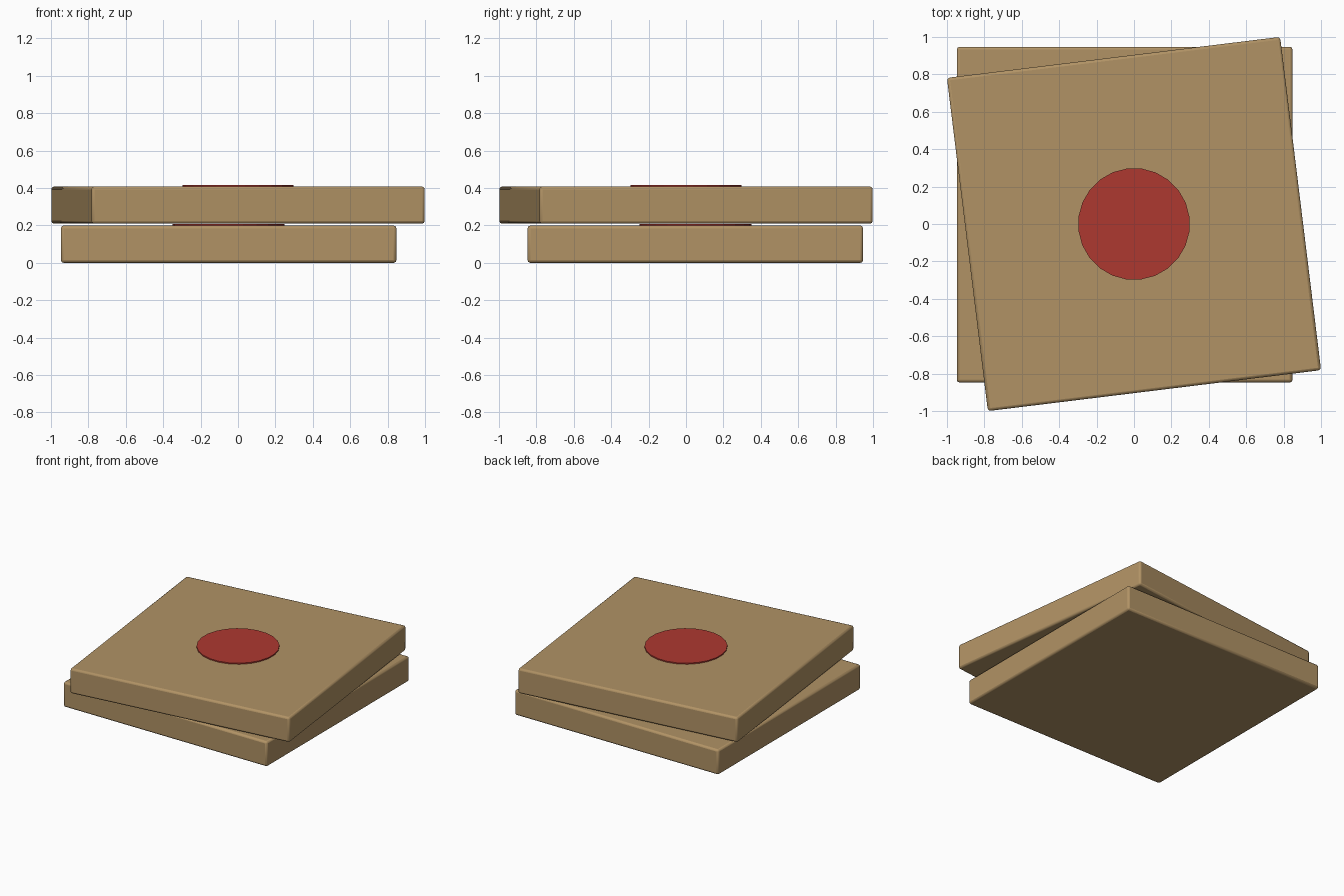
import bpy
import math

if "Cube" in bpy.data.objects:
    bpy.data.objects.remove(bpy.data.objects["Cube"])


def material(name, color):
    m = bpy.data.materials.new(name)
    m.diffuse_color = color
    m.use_nodes = True
    m.node_tree.nodes["Principled BSDF"].inputs["Base Color"].default_value = m.diffuse_color
    return m


CARD = material("cardboard", (0.44, 0.29, 0.13, 1))
RED = material("red_print", (0.42, 0.04, 0.03, 1))
SIDE, HEIGHT, PITCH = 1.795, 0.199, 0.209


def flat_box(level, x, y, z, turn):
    # Cardboard box with softened edges
    bpy.ops.mesh.primitive_cube_add(size=1, location=(x, y, z + HEIGHT / 2),
                                    rotation=(0, 0, turn))
    box = bpy.context.object
    box.name = level + "_box"
    box.scale = (SIDE, SIDE, HEIGHT)
    bpy.ops.object.transform_apply(location=False, rotation=False, scale=True)
    bevel = box.modifiers.new("soft_edges", 'BEVEL')
    bevel.width = 0.015
    bevel.segments = 2
    box.data.materials.append(CARD)
    bpy.ops.object.shade_smooth_by_angle(angle=math.radians(30))

    # Thin round label on the lid
    bpy.ops.mesh.primitive_cylinder_add(vertices=24, radius=0.299, depth=0.014,
                                        location=(x, y, z + HEIGHT + 0.002),
                                        rotation=(0, 0, turn))
    label = bpy.context.object
    label.name = level + "_round_label"
    label.data.materials.append(RED)


# Two stacked boxes, the upper one twisted
flat_box("lower", -0.05, 0.05, 0, 0)
flat_box("upper", 0, 0, PITCH, math.radians(7))
